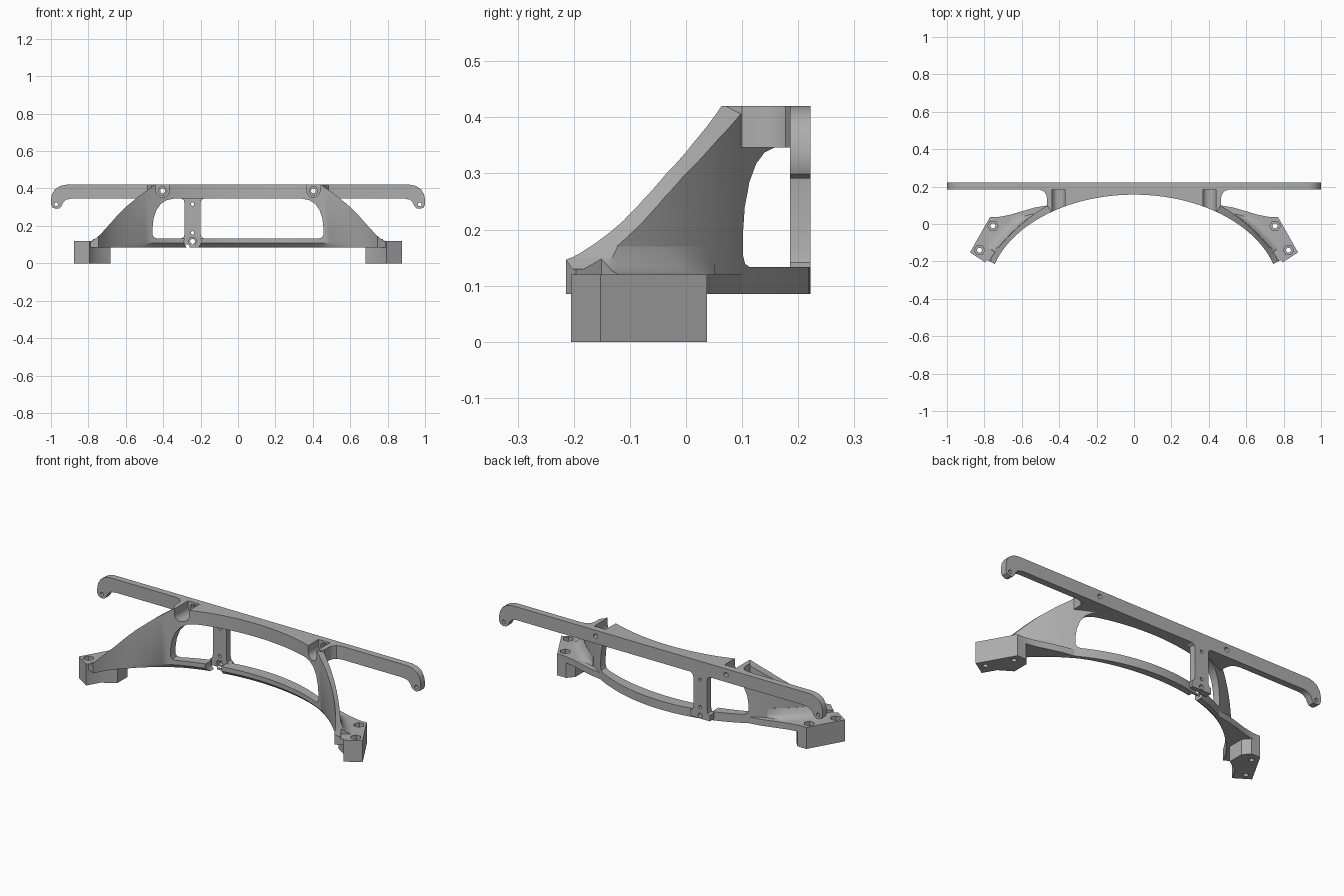
import bpy, bmesh, math

cube = bpy.data.objects.get("Cube")
if cube:
    bpy.data.objects.remove(cube, do_unlink=True)

grey = bpy.data.materials.new("plain grey")
grey.use_nodes = True
COLOUR = (0.42, 0.42, 0.42, 1)
grey.diffuse_color = COLOUR
grey.node_tree.nodes["Principled BSDF"].inputs["Base Color"].default_value = COLOUR


def loft(name, layers):
    """Closed solid through matching rings of 3D points."""
    bm = bmesh.new()
    rings = [[bm.verts.new(p) for p in ring] for ring in layers]
    n = len(rings[0])
    for a, b in zip(rings, rings[1:]):
        for i in range(n):
            j = (i + 1) % n
            bm.faces.new((a[i], a[j], b[j], b[i]))
    bm.faces.new(rings[0])
    bm.faces.new(rings[-1])
    bmesh.ops.recalc_face_normals(bm, faces=bm.faces)
    mesh = bpy.data.meshes.new(name)
    bm.to_mesh(mesh)
    bm.free()
    mesh.materials.append(grey)
    obj = bpy.data.objects.new(name, mesh)
    bpy.context.collection.objects.link(obj)
    return obj


def prism_z(name, pts, lo, hi):
    return loft(name, [[(x, y, z) for x, y in pts] for z in (lo, hi)])


def prism_y(name, pts, lo, hi):
    return loft(name, [[(x, y, z) for x, z in pts] for y in (lo, hi)])


def circle(cx, cy, r, n=24):
    return [(cx + r * math.cos(2 * math.pi * i / n), cy + r * math.sin(2 * math.pi * i / n))
            for i in range(n)]


def mirrored(half):
    return half + [(-x, v) for x, v in reversed(half) if x > 0]


def side(pts, s):
    return [(s * x, v) for x, v in pts]


def combine(target, other, operation):
    mod = target.modifiers.new("combine", 'BOOLEAN')
    mod.operation = operation
    mod.solver = 'EXACT'
    mod.object = other
    bpy.context.view_layer.objects.active = target
    bpy.ops.object.modifier_apply(modifier=mod.name)
    bpy.data.objects.remove(other, do_unlink=True)


# Plan curves of the bowed wall: flat ellipse in front, circle behind
BACK_CENTRE, BACK_R = -0.705, 0.927


def front_curve(limit, n=48):
    t = math.asin(limit / 0.78)
    angles = [-t + 2 * t * i / n for i in range(n + 1)]
    return [(0.78 * math.sin(a), -0.37 + 0.527 * math.cos(a)) for a in angles]


def back_curve(a0, a1, r, n):
    angles = [a0 + (a1 - a0) * i / n for i in range(n + 1)]
    return [(r * math.sin(a), BACK_CENTRE + r * math.cos(a)) for a in angles]


# Bowed wall with a bevel under its front edge
front = front_curve(0.745)
reach = math.asin(0.775 / BACK_R)
back = back_curve(reach, -reach, BACK_R, 48)
bevel = [(x, y + 0.025 * min(1, max(0, 3 * (1 - abs(x) / 0.63)))) for x, y in front]
frame = loft("bowed_frame", [
    [(x, y, 0.085) for x, y in bevel + back],
    [(x, y, 0.108) for x, y in front + back],
    [(x, y, 0.45) for x, y in front + back]])

# Foot shelves and the soft fillets where the wall meets them
shelf = [(0.745, -0.212), (0.877, -0.152), (0.77, 0.037), (0.727, 0.037),
         (0.66, 0.05), (0.6, 0.068), (0.53, 0.088), (0.46, 0.1), (0.5, 0.06),
         (0.6, -0.005), (0.7, -0.12)]
for s in (1, -1):
    combine(frame, prism_z("shelf", side(shelf, s), 0.085, 0.12), 'UNION')
    rings = []
    for z, flare in ((0.1, 0.05), (0.12, 0.05), (0.128, 0.028), (0.142, 0.012), (0.17, 0.001)):
        ring = []
        for i in range(13):
            a = 0.62 + 0.31 * i / 12
            r = BACK_R + flare * min(1, 0.1 + (a - 0.62) * 8)
            ring.append((s * r * math.sin(a), BACK_CENTRE + r * math.cos(a), z))
        inner = back_curve(0.93, 0.62, BACK_R - 0.012, 12)
        rings.append(ring + [(s * x, y, z) for x, y in inner])
    combine(frame, loft("fillet", rings), 'UNION')

# Sweeping shoulder line trims the wall
shoulder = [(0, 0.42), (0.444, 0.42), (0.53, 0.359), (0.604, 0.298), (0.645, 0.256),
            (0.685, 0.21), (0.738, 0.152), (0.765, 0.13), (0.95, 0.127), (0.95, -0.1)]
combine(frame, prism_y("shoulder", mirrored(shoulder), -0.6, 0.6), 'INTERSECT')

# Wide opening through the wall
opening = [(0, 0.348), (0.34, 0.346), (0.38, 0.338), (0.412, 0.318), (0.436, 0.285),
           (0.451, 0.24), (0.457, 0.19), (0.457, 0.155), (0.45, 0.139), (0.435, 0.133),
           (0, 0.133)]
combine(frame, prism_y("opening", mirrored(opening), -0.6, 0.6), 'DIFFERENCE')

# Upper bridge between wall and cross bar
bridge = front_curve(0.44, 32) + [(0.465, 0.1), (0.465, 0.14), (0.471, 0.16), (0.485, 0.177),
                                  (0.52, 0.187), (0.52, 0.21)]
bridge += side(list(reversed(bridge[33:])), -1)
combine(frame, prism_z("bridge", bridge, 0.346, 0.42), 'UNION')

# Cross bar with hooked ends
bar = [(0, 0.42), (0.92, 0.42), (0.952, 0.413), (0.978, 0.396), (0.994, 0.37), (1, 0.34),
       (1, 0.315), (0.993, 0.299), (0.975, 0.291), (0.955, 0.294), (0.943, 0.307),
       (0.935, 0.325), (0.918, 0.34), (0.89, 0.346), (0, 0.346)]
combine(frame, prism_y("cross_bar", mirrored(bar), 0.185, 0.222), 'UNION')

# Off-centre post
POST_X = -0.243
post = [(0.06, 0.36), (0.06, 0.346), (0.047, 0.338), (0.042, 0.32), (0.042, 0.16),
        (0.047, 0.141), (0.06, 0.133), (0.06, 0.1)]
post = [(POST_X + x, z) for x, z in mirrored(post)]
combine(frame, prism_y("post", post, 0.185, 0.222), 'UNION')

# Stepped feet, their bolt holes and hexagonal nut pockets
foot = [(0.877, -0.152), (0.795, -0.205), (0.755, -0.135), (0.683, -0.09), (0.683, 0.0),
        (0.715, 0.037), (0.77, 0.037)]
for s in (1, -1):
    combine(frame, prism_z("foot", side(foot, s), 0, 0.12), 'UNION')
    for x, y in ((0.754, -0.01), (0.826, -0.14)):
        combine(frame, prism_z("bolt", circle(s * x, y, 0.013), -0.1, 0.3), 'DIFFERENCE')
        combine(frame, prism_z("nut", circle(s * x, y, 0.028, 6), 0.095, 0.3), 'DIFFERENCE')

# Rounded screw channels into the bridge, open at the top
for x in (0.403, -0.403):
    channel = [(x + 0.035 * math.cos(math.pi * (1 + i / 12)),
                0.387 + 0.035 * math.sin(math.pi * (1 + i / 12))) for i in range(13)]
    channel += [(x + 0.035, 0.5), (x - 0.035, 0.5)]
    combine(frame, prism_y("channel", channel, -0.2, 0.185), 'DIFFERENCE')
    combine(frame, prism_y("nut", circle(x, 0.387, 0.024, 6), 0.1, 0.195), 'DIFFERENCE')

# Screw recess at the foot of the post
combine(frame, prism_y("recess", circle(POST_X, 0.117, 0.045), -0.2, 0.185), 'DIFFERENCE')
combine(frame, prism_y("nut", circle(POST_X, 0.117, 0.024, 6), 0.1, 0.195), 'DIFFERENCE')

# Screw holes through bar and post
for x, z, r in ((0.403, 0.387, 0.013), (-0.403, 0.387, 0.013), (0.972, 0.315, 0.01),
                (-0.972, 0.315, 0.01), (POST_X, 0.117, 0.013), (POST_X, 0.163, 0.009),
                (POST_X, 0.316, 0.009)):
    combine(frame, prism_y("screw", circle(x, z, r, 16), 0.1, 0.3), 'DIFFERENCE')

bpy.ops.object.select_all(action='DESELECT')
frame.select_set(True)
bpy.context.view_layer.objects.active = frame
bpy.ops.object.shade_smooth_by_angle(angle=math.radians(30))
